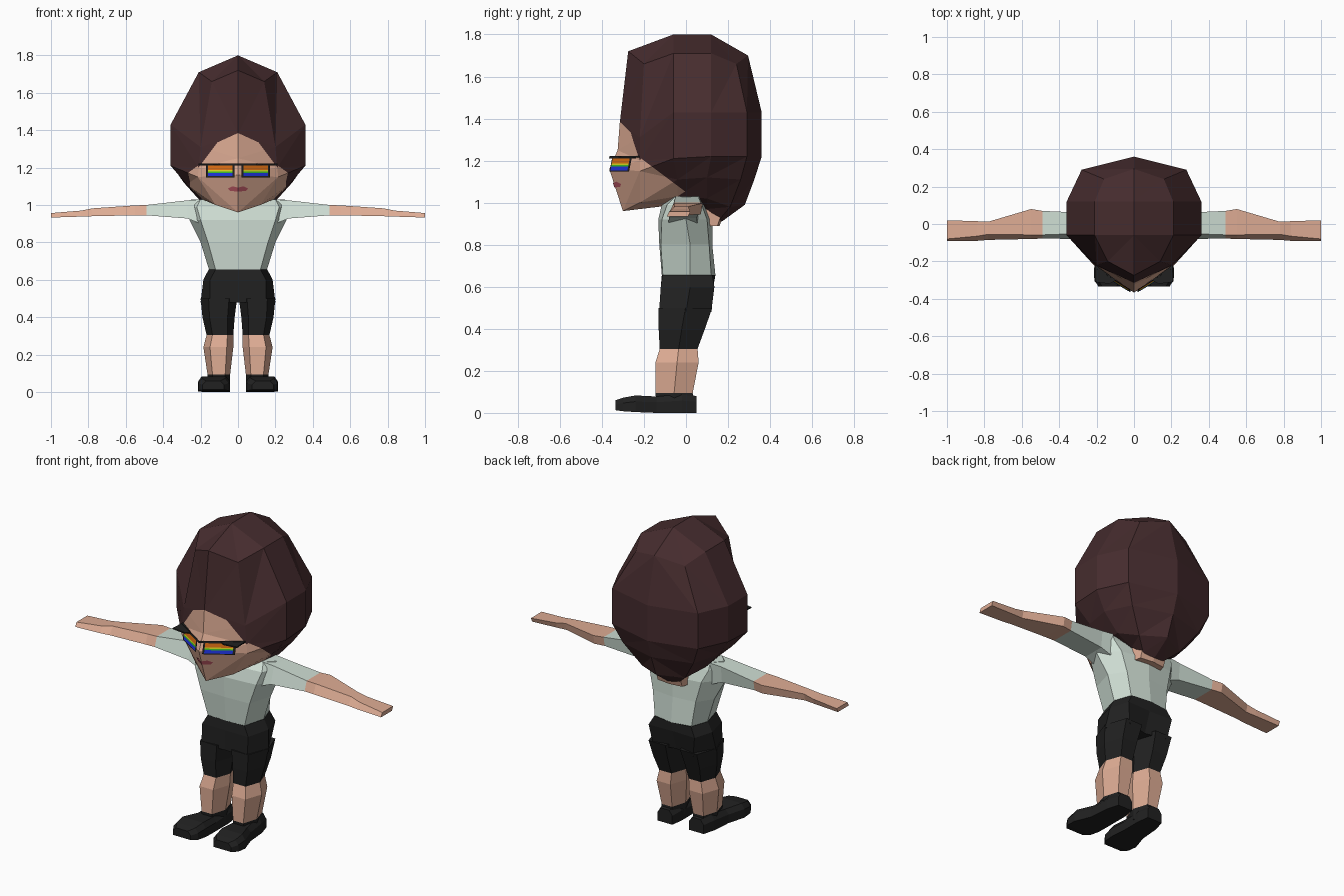
import bpy, bmesh
from mathutils import Vector

if "Cube" in bpy.data.objects:
    bpy.data.objects.remove(bpy.data.objects["Cube"])


def material(name, rgb):
    m = bpy.data.materials.new(name)
    lin = [((c / 255 + 0.055) / 1.055) ** 2.4 if c > 10 else c / 255 / 12.92 for c in rgb]
    m.diffuse_color = (*lin, 1)
    m.use_nodes = True
    m.node_tree.nodes["Principled BSDF"].inputs["Base Color"].default_value = m.diffuse_color
    return m


hair = material("dark brown hair", (70, 44, 46))
skin = material("skin", (222, 172, 148))
cloth = material("pale green shirt", (206, 221, 211))
black = material("black", (33, 33, 33))
pink = material("lip pink", (180, 84, 96))
orange = material("orange", (222, 112, 20))
yellow = material("yellow", (225, 220, 30))
green = material("green", (60, 190, 40))
blue = material("blue", (30, 50, 222))


def finish(name, bm, mats, rule=None, fix=True):
    """Weld, colour by rule, and mirror across x = 0."""
    if fix:
        bmesh.ops.remove_doubles(bm, verts=bm.verts, dist=0.0005)
        bmesh.ops.recalc_face_normals(bm, faces=bm.faces)
    if rule:
        for f in bm.faces:
            f.material_index = rule(f.calc_center_median())
    me = bpy.data.meshes.new(name)
    bm.to_mesh(me)
    bm.free()
    for m in mats:
        me.materials.append(m)
    ob = bpy.data.objects.new(name, me)
    bpy.context.collection.objects.link(ob)
    ob.modifiers.new("mirror", 'MIRROR')
    return ob


def loft(rings, closed=True, tris=False):
    """Skin a list of equal-length rings; both ends are capped."""
    bm = bmesh.new()
    vs = [[bm.verts.new(p) for p in r] for r in rings]
    n = len(rings[0])
    for a, b in zip(vs, vs[1:]):
        for i in range(n if closed else n - 1):
            j = (i + 1) % n
            if tris:
                bm.faces.new((a[i], b[i], a[j]))
                bm.faces.new((a[j], b[i], b[j]))
            else:
                bm.faces.new((a[i], b[i], b[j], a[j]))
    if not tris:
        bm.faces.new(vs[0])
    bm.faces.new(vs[-1])
    return bm


def plate(name, pts, mat):
    bm = bmesh.new()
    bm.faces.new([bm.verts.new(p) for p in pts])
    return finish(name, bm, [mat], fix=False)


# Head: half rings running from the front centre to the back centre
head_rings = [
    [(0, -.06, 1.8)] * 3 + [(0, .12, 1.8)] * 3,
    [(0, -.275, 1.72), (.14, -.2, 1.66), (.21, -.06, 1.71), (.21, .12, 1.71), (.16, .24, 1.66), (0, .295, 1.7)],
    [(0, -.315, 1.38), (.2, -.22, 1.31), (.36, -.06, 1.43), (.36, .12, 1.43), (.28, .29, 1.43), (0, .36, 1.43)],
    [(0, -.325, 1.25), (.21, -.22, 1.2), (.36, -.06, 1.21), (.36, .12, 1.22), (.28, .29, 1.22), (0, .36, 1.22)],
    [(0, -.365, 1.16), (.215, -.22, 1.15), (.275, -.04, 1.11), (.29, .1, 1.12), (.23, .26, 1.11), (0, .325, 1.11)],
    [(0, -.3, .96), (.12, -.22, 1.0), (.19, -.04, 1.03), (.2, .1, 1.02), (.14, .21, .98), (0, .28, .99)],
    [(0, -.05, .99), (.06, -.03, 1.0), (.1, 0, 1.0), (.1, .1, .97), (.07, .16, .92), (0, .17, .91)],
]
head = loft(head_rings, closed=False, tris=True)
bmesh.ops.remove_doubles(head, verts=head.verts, dist=0.0005)

# Hairline: two cuts over the forehead, one cut along the cheek
crown = (Vector((0, 0, 1.385)), Vector((.05, 0, .11)))
temple = (Vector((.11, 0, 1.335)), Vector((.12, 0, .09)))
cheek = (Vector((0, -.22, 1.215)), Vector((0, .165, .22)))


def is_front(c):
    return c.y < -.215


for (co, no), front in ((crown, True), (temple, True), (cheek, False)):
    fs = [f for f in head.faces if f.calc_center_median().y < .05
          and is_front(f.calc_center_median()) == front]
    geom = set(fs)
    for f in fs:
        geom.update(f.edges)
        geom.update(f.verts)
    bmesh.ops.bisect_plane(head, geom=list(geom), plane_co=co, plane_no=no)


def head_colour(c):
    below = lambda cut: (c - cut[0]).dot(cut[1]) < 0
    if is_front(c):
        return int(below(crown) and below(temple))
    return int(c.y < 0.0 and below(cheek))


finish("head", head, [hair, skin], head_colour)

# Neck
finish("neck", loft([[(0, -.06, z), (.07, -.04, z), (.1, .06, z), (.08, y, z), (0, y + .01, z)]
                     for z, y in ((1.04, .12), (.95, .17), (.89, .15))], closed=False), [skin])

# Glasses: black backing, striped lenses, bridge and jutting brow
def lens_point(x, z, off=0.0):
    return (x, -.374 + .62 * x + .2 * (z - 1.155) - off, z)


def lens_band(name, x0, x1, z0, z1, mat, off):
    plate(name, [lens_point(x, z, off) for x, z in ((x0, z0), (x1, z0), (x1, z1), (x0, z1))], mat)


lens_band("glasses_frame", .02, .17, 1.148, 1.222, black, .001)
lens_band("glasses_top_rim", 0, .205, 1.21, 1.222, black, .003)
for stripe, z0, z1, mat in (("blue", 1.154, 1.172, blue), ("green", 1.172, 1.18, green),
                            ("yellow", 1.18, 1.187, yellow), ("orange", 1.187, 1.21, orange)):
    lens_band("lens_" + stripe, .03, .16, z0, z1, mat, .004)
brow = [(.095, -.3), (.13, -.32), (.21, -.31), (.205, -.22)]
finish("glasses_brow", loft([[(x, y, z) for x, y in brow] for z in (1.214, 1.221)]), [black])

# Lips lie on the lower face plane
plate("lips", [(x, -.369 + .659 * x + .325 * (1.16 - z), z) for x, z in
               ((0, 1.072), (.042, 1.075), (.055, 1.088), (.03, 1.1), (0, 1.093))], pink)


# Shirt body and hips share a five-point half section
def half_section(z, front, fx, fy, sx, sy, bx, by, back):
    return [(0, front, z), (fx, fy, z), (sx, sy, z), (bx, by, z), (0, back, z)]


finish("shirt", loft([half_section(*s) for s in (
    (.655, -.115, .12, -.11, .155, .02, .12, .12, .14),
    (.8, -.127, .16, -.12, .2, .02, .14, .11, .125),
    (.92, -.132, .2, -.115, .26, 0, .17, .1, .125),
    (.99, -.115, .22, -.09, .26, 0, .2, .075, .1),
    (1.03, -.06, .2, -.05, .25, 0, .2, .06, .075))], closed=False), [cloth])
finish("shorts_hips", loft([half_section(*s) for s in (
    (.655, -.115, .12, -.112, .157, .02, .12, .125, .14),
    (.6, -.12, .15, -.12, .185, .02, .15, .135, .13),
    (.48, -.115, .15, -.128, .2, 0, .13, .12, .09))], closed=False), [black])

# Arms: x, back y, top front y, bottom front y, top z, bottom z
arm = [(.2, .065, -.05, -.085, 1.03, .9), (.27, .06, -.05, -.08, 1.025, .928),
       (.49, .07, -.058, -.078, 1.0, .945), (.55, .08, -.058, -.08, .998, .945),
       (.78, .012, -.055, -.085, .982, .94), (.84, .015, -.065, -.09, .97, .938),
       (1.0, .02, -.08, -.092, .957, .933)]
finish("arm", loft([[(x, b, zt), (x, tf, zt), (x, bf, zb), (x, b - .01, zb)]
                    for x, b, tf, bf, zt, zb in arm]),
       [cloth, skin], lambda c: int(c.x > .49))


# Legs: six-sided, shorts above, skin below, black sock at the ankle
def leg_ring(z, x0, x1, y0, y1):
    q, m = .22 * (x1 - x0), (y0 + y1) / 2
    return [(x0 + q, y0, z), (x1 - q, y0, z), (x1, m, z), (x1 - q, y1, z), (x0 + q, y1, z), (x0, m, z)]


finish("leg", loft([leg_ring(*s) for s in (
    (.5, .005, .2, -.13, .125), (.4, .018, .19, -.13, .09), (.305, .025, .168, -.125, .055),
    (.24, .025, .185, -.145, .06), (.095, .042, .163, -.145, .032), (.03, .042, .163, -.14, .035))]),
    [black, skin], lambda c: int(.095 < c.z < .305))

# Shoes: y, inner x, outer x, bottom z, top z
shoe = [(.05, .055, .15, 0, .08), (-.02, .045, .17, 0, .09), (-.14, .045, .18, 0, .078),
        (-.24, .042, .215, .004, .083), (-.3, .05, .212, .008, .072), (-.335, .075, .19, .013, .06)]
finish("shoe", loft([[(x0, y, zb), (x1, y, zb), (x1, y, .65 * zt), (x1 - .02, y, zt),
                      (x0 + .02, y, zt), (x0, y, .65 * zt)] for y, x0, x1, zb, zt in shoe]), [black])
